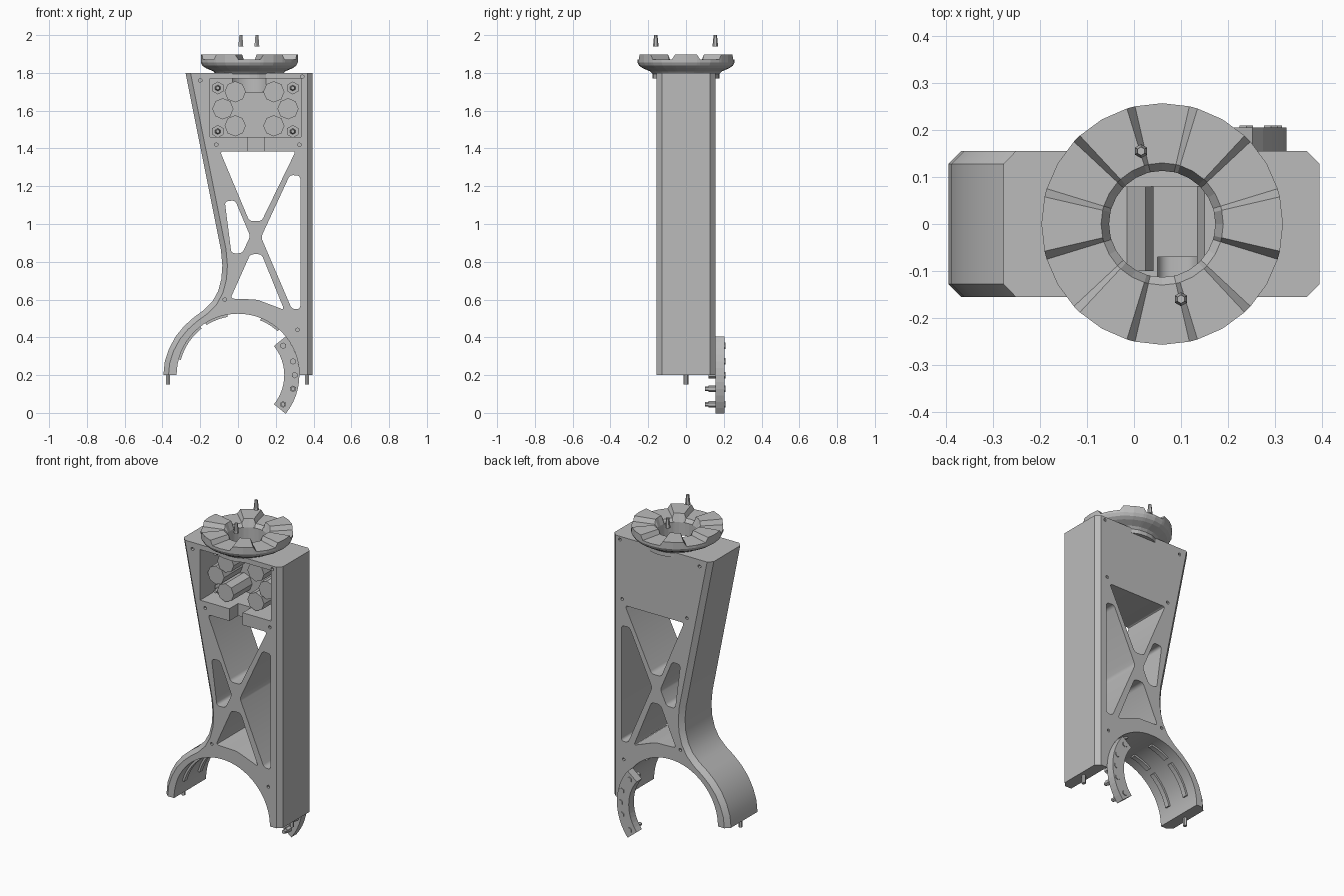
import bpy, bmesh
from math import sin, cos, radians, pi
from mathutils import Matrix, Vector

if "Cube" in bpy.data.objects:
    bpy.data.objects.remove(bpy.data.objects["Cube"])

grey = bpy.data.materials.new("plain_grey")
grey.use_nodes = True
grey.diffuse_color = (0.5, 0.5, 0.5, 1)
grey.node_tree.nodes["Principled BSDF"].inputs["Base Color"].default_value = (0.5, 0.5, 0.5, 1)

HALF = 0.155      # half depth of the frame
ARCH_Z = 0.2      # height of the arch centre
ARCH_R = 0.325


def finish(name, bm, smooth=False):
    bmesh.ops.recalc_face_normals(bm, faces=bm.faces[:])
    mesh = bpy.data.meshes.new(name)
    bm.to_mesh(mesh)
    bm.free()
    ob = bpy.data.objects.new(name, mesh)
    bpy.context.collection.objects.link(ob)
    mesh.materials.append(grey)
    if smooth:
        shade(ob)
    return ob


def shade(ob):
    bpy.ops.object.select_all(action='DESELECT')
    ob.select_set(True)
    bpy.context.view_layer.objects.active = ob
    bpy.ops.object.shade_smooth_by_angle(angle=radians(30))


def loft(bm, rings, closed=False):
    """Skin equal-length rings of points, capped unless closed on itself."""
    loops = [[bm.verts.new(p) for p in ring] for ring in rings]
    pairs = list(zip(loops, loops[1:])) + ([(loops[-1], loops[0])] if closed else [])
    for a, b in pairs:
        for i in range(len(a)):
            j = (i + 1) % len(a)
            bm.faces.new((a[i], a[j], b[j], b[i]))
    if not closed:
        bm.faces.new(loops[0])
        bm.faces.new(loops[-1][::-1])


def prism(name, points, y0, y1, radius=0):
    """Extrude an x-z outline along y, with rounded corners."""
    bm = bmesh.new()
    bm.faces.new([bm.verts.new((x, y0, z)) for x, z in points])
    if radius:
        bmesh.ops.bevel(bm, geom=bm.verts[:], offset=radius, segments=4,
                        profile=0.5, affect='VERTICES')
    out = bmesh.ops.extrude_face_region(bm, geom=bm.faces[:])
    verts = [v for v in out["geom"] if isinstance(v, bmesh.types.BMVert)]
    bmesh.ops.translate(bm, verts=verts, vec=(0, y1 - y0, 0))
    return finish(name, bm)


def rod(name, a, b, r, sides=8, r2=None):
    """Straight rod between two points."""
    a, b = Vector(a), Vector(b)
    turn = (b - a).to_track_quat('Z', 'Y').to_matrix().to_4x4()
    bm = bmesh.new()
    bmesh.ops.create_cone(bm, cap_ends=True, segments=sides, radius1=r,
                          radius2=r if r2 is None else r2, depth=(b - a).length,
                          matrix=Matrix.Translation((a + b) / 2) @ turn)
    return finish(name, bm)


def box(x0, x1, z0, z1):
    return [(x0, z0), (x1, z0), (x1, z1), (x0, z1)]


def arc(r, a0, a1, n):
    return [(r * cos(radians(a0 + (a1 - a0) * i / n)),
             ARCH_Z + r * sin(radians(a0 + (a1 - a0) * i / n))) for i in range(n + 1)]


def arc_band(name, r0, r1, a0, a1, y0, y1, n=12):
    return prism(name, arc(r0, a0, a1, n) + arc(r1, a1, a0, n), y0, y1)


def cut(target, cutter):
    mod = target.modifiers.new("cut", 'BOOLEAN')
    mod.operation, mod.solver, mod.object = 'DIFFERENCE', 'EXACT', cutter
    bpy.context.view_layer.objects.active = target
    bpy.ops.object.modifier_apply(modifier=mod.name)
    bpy.data.objects.remove(cutter)


# Frame: outline with chamfered outer sides
LEFT = [(-.395, .2), (-.388, .27), (-.365, .34), (-.33, .405), (-.285, .46), (-.235, .505),
        (-.18, .545), (-.135, .59), (-.105, .645), (-.088, .71), (-.083, .78), (-.09, .86), (-.278, 1.8)]


def outline(y, inset):
    side = []
    for i, (x, z) in enumerate(LEFT):
        a, b = Vector(LEFT[max(i - 1, 0)]), Vector(LEFT[min(i + 1, len(LEFT) - 1)])
        d = (b - a).normalized()
        end = i in (0, len(LEFT) - 1)
        side.append((x + d.y * inset, z if end else z - d.x * inset))
    right = [(.395 - inset, 1.8), (.395 - inset, ARCH_Z)]
    return [(x, y, z) for x, z in side + right + arc(ARCH_R, 0, 180, 32)]


bm = bmesh.new()
loft(bm, [outline(-HALF, .027), outline(-HALF + .027, 0), outline(HALF - .027, 0), outline(HALF, .027)])
frame = finish("frame", bm)

# Truss windows
WINDOWS = [
    [(-.095, 1.385), (.305, 1.385), (.125, 1.015), (.06, 1.015)],
    [(-.07, 1.12), (-.015, 1.125), (.065, .935), (.022, .845), (-.035, .845)],
    [(.33, 1.255), (.275, 1.26), (.122, .93), (.285, .55), (.33, .55)],
    [(.065, .84), (.125, .84), (.245, .545), (.18, .57), (.1, .6), (-.04, .605)],
]
for points in WINDOWS:
    cut(frame, prism("window_cutter", points, -.4, .4, .017))

# Front equipment bay, cable notch and vertical bore
BAY_BACK = .08
cut(frame, prism("bay_cutter", box(-.148, .333, 1.46, 1.77), -.4, BAY_BACK))
cut(frame, prism("notch_cutter", box(.05, .14, 1.37, 1.5), -.4, -.07))
cut(frame, rod("bore_cutter", (.06, 0, 1.7), (.06, 0, 1.9), .12, 16))

# Screw holes on both plates
for x, z in [(-.2, 1.76), (.34, 1.78), (-.115, 1.42), (.325, 1.42), (.315, .44), (-.07, .6)]:
    for s in (-1, 1):
        cut(frame, rod("screw_cutter", (x, s * (HALF - .02), z), (x, s * (HALF + .02), z), .01, 6))
shade(frame)

# Bay contents: bundled rods and corner bolts
for x, z in [(-.015, 1.70), (.19, 1.70), (-.08, 1.61), (.265, 1.61), (-.015, 1.52), (.19, 1.52)]:
    rod("bay_rod", (x, BAY_BACK, z), (x, -.1, z), .056)
for x in (-.107, .29):
    for z in (1.49, 1.72):
        rod("bay_bolt", (x, BAY_BACK, z), (x, -.03, z), .034, 6)
        rod("bay_bolt_tip", (x, -.03, z), (x, -.07, z), .016, 6, .01)

# Toothed coupling ring: six raised and six low sectors
rings = []
for k in range(6):
    for off, top in [(-13, 1.897), (0, 1.897), (13, 1.897), (17, 1.87), (30, 1.87), (43, 1.87)]:
        a = radians(60 * k + off)
        profile = [(.13, top), (.257, top), (.257, 1.855), (.248, 1.838), (.23, 1.825),
                   (.19, 1.808), (.178, 1.795), (.178, 1.77), (.113, 1.77), (.113, 1.85)]
        rings.append([(.06 + r * cos(a), r * sin(a), z) for r, z in profile])
bm = bmesh.new()
loft(bm, rings, closed=True)
finish("coupling_ring", bm)

# Loose pins above the ring and dowels under the feet
for x, y in [(.015, .155), (.1, -.16)]:
    rod("top_pin", (x, y, 1.94), (x, y, 2.0), .015, 6, .009)
for x in (-.37, .365):
    rod("foot_dowel", (x, 0, .15), (x, 0, .21), .012, 6)

# Liner pads inside the arch
for a0, a1 in [(100, 122), (128, 165), (48, 68)]:
    for y in (-.09, .06):
        arc_band("arch_pad", ARCH_R - .012, ARCH_R + .005, a0, a1, y, y + .03, 8)

# Curved clamp behind the right foot with its bolts
arc_band("clamp", .245, .325, -39, 39, HALF, .205)
for a in (-33, -14, 0, 14, 33):
    r = .285 if abs(a) > 20 else .3
    x, z = r * cos(radians(a)), ARCH_Z + r * sin(radians(a))
    rod("clamp_bolt", (x, .12, z), (x, .21, z), .017, 6)
    if a < 0:
        rod("clamp_stud", (x, .1, z), (x, .15, z), .012, 6)
